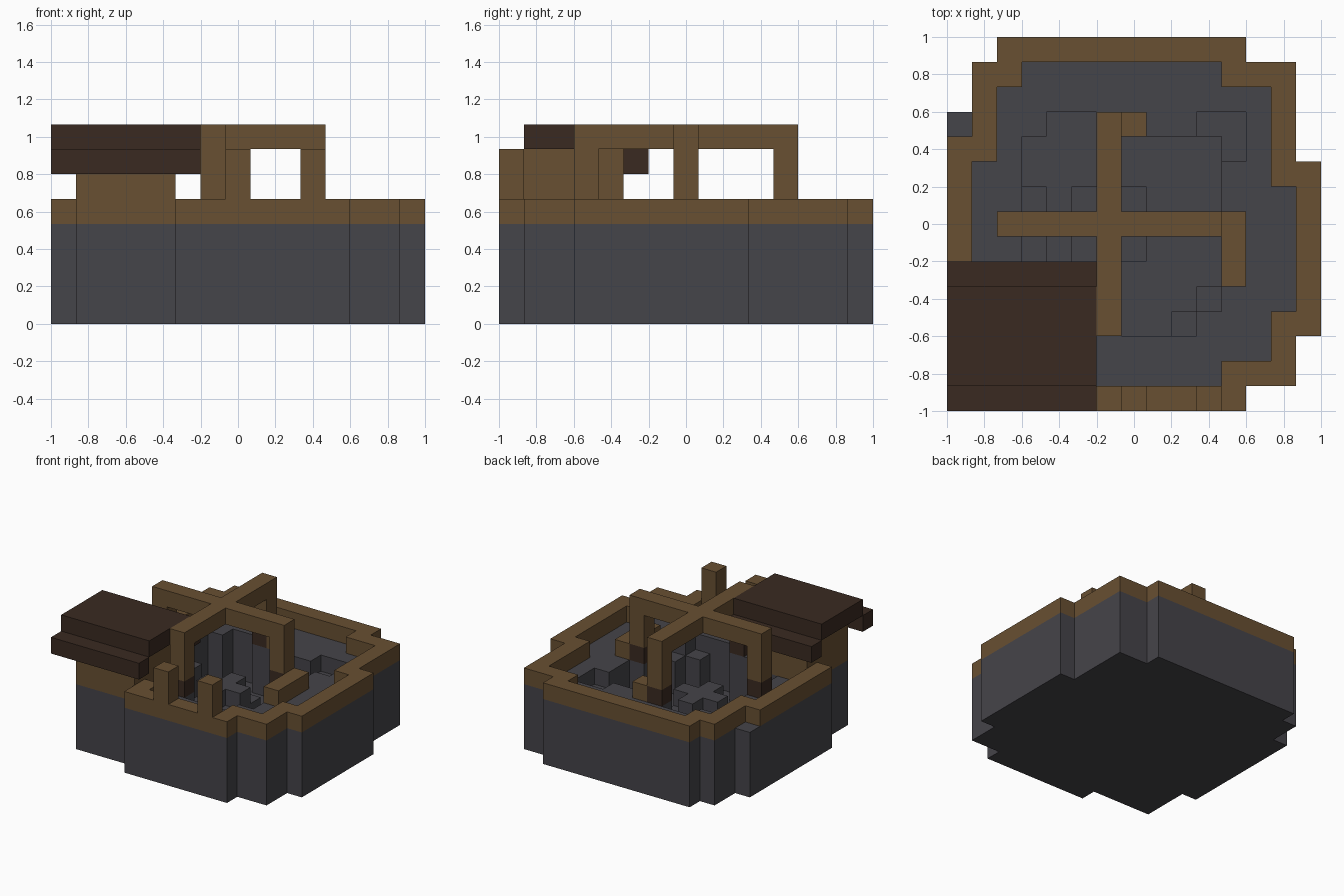
import bpy
import bmesh
from itertools import product
from math import radians
from mathutils import Vector

if "Cube" in bpy.data.objects:
    bpy.data.objects.remove(bpy.data.objects["Cube"], do_unlink=True)

N = 15            # blocks along each side
U = 2 / N         # block size


def material(name, rgb):
    m = bpy.data.materials.new(name)
    m.use_nodes = True
    m.diffuse_color = (*rgb, 1)
    m.node_tree.nodes["Principled BSDF"].inputs["Base Color"].default_value = (*rgb, 1)
    return m


stone = material("grey stone", (0.06, 0.058, 0.067))
wood = material("brown wood", (0.14, 0.08, 0.032))
dark = material("dark wood", (0.042, 0.023, 0.015))


def box(i, j, k):
    """Block cells in inclusive index ranges."""
    return set(product(*(range(a, b + 1) for a, b in (i, j, k))))


def build(name, cells, mat):
    """Outer skin of a set of block cells, with flat regions merged."""
    bm = bmesh.new()
    for c in cells:
        for axis, sign in product(range(3), (-1, 1)):
            step = [0, 0, 0]
            step[axis] = sign
            if tuple(a + b for a, b in zip(c, step)) in cells:
                continue
            u, v = (axis + 1) % 3, (axis + 2) % 3
            corners = []
            for a, b in ((0, 0), (1, 0), (1, 1), (0, 1))[::sign]:
                p = Vector(c)
                p[axis] += sign > 0
                p[u] += a
                p[v] += b
                corners.append(bm.verts.new((p.x * U - 1, p.y * U - 1, p.z * U)))
            bm.faces.new(corners)
    bmesh.ops.remove_doubles(bm, verts=bm.verts, dist=U / 100)
    bmesh.ops.dissolve_limit(bm, angle_limit=radians(1), verts=bm.verts, edges=bm.edges)
    mesh = bpy.data.meshes.new(name)
    bm.to_mesh(mesh)
    bm.free()
    mesh.materials.append(mat)
    obj = bpy.data.objects.new(name, mesh)
    bpy.context.collection.objects.link(obj)


# Rounded plan: first and last block of each row, front to back
rows = [(5, 11), (1, 13), (1, 13), (1, 14)] + [(0, 14)] * 6
rows += [(0, 13), (1, 13), (1, 13), (1, 13), (2, 11)]
plan = {(i, j) for j, (a, b) in enumerate(rows) for i in range(a, b + 1)}

# Sunken pit: floor height per cell
pit = {(i, j): 1 for i in range(3, 11) for j in range(4, 11) if i > 4 or j > 4}
pit.update({(i, 3): 1 for i in (7, 8, 9)})
pit.update({(i, 11): 1 for i in (4, 5)})
pit.pop((10, 7))
for cell in ((10, 11), (11, 10), (11, 11), (10, 4), (9, 3), (3, 8), (3, 6)):
    pit[cell] = 3

# Stone heap in the middle of the pit
for i, j in product((5, 6, 7), (6, 7, 8)):
    pit[i, j] = 3 if i == 6 or j == 7 else 2

ground = plan | {(0, 11)}
build("stone_base", {(i, j, k) for i, j in ground for k in range(pit.get((i, j), 4))}, stone)

# Wooden rim on every plan cell that touches the outside
rim = {(i, j, 4) for i, j in plan
       if any((i + a, j + b) not in plan for a, b in product((-1, 0, 1), repeat=2))}
build("rim", rim, wood)

# Posts, their dark feet and the crossed beams
ends = [(2, 7), (10, 7), (6, 3), (6, 11)]
for n, (i, j) in enumerate(ends):
    build(f"post_foot_{n}", {(i, j, 4)}, dark)
    build(f"post_{n}", box((i, i), (j, j), (5, 6)), wood)
build("crossed_beams", box((2, 10), (7, 7), (7, 7)) | box((6, 6), (3, 11), (7, 7)), wood)

# Low timbers on the ledge and short posts on the front rim
build("side_timber", box((11, 11), (5, 7), (4, 4)), wood)
build("back_timber", {(7, 11, 4)}, wood)
for i in (7, 10):
    build(f"front_post_{i}", box((i, i), (0, 0), (5, 6)), wood)

# Corner hut: hollow walls under a stepped roof
build("hut_walls", box((1, 4), (1, 4), (4, 6)) - box((2, 3), (2, 3), (4, 6)), wood)
build("roof_top", box((0, 5), (1, 4), (7, 7)), dark)
build("roof_front_eave", box((0, 5), (0, 0), (6, 6)), dark)
build("roof_back_eave", box((0, 5), (5, 5), (6, 6)), dark)
